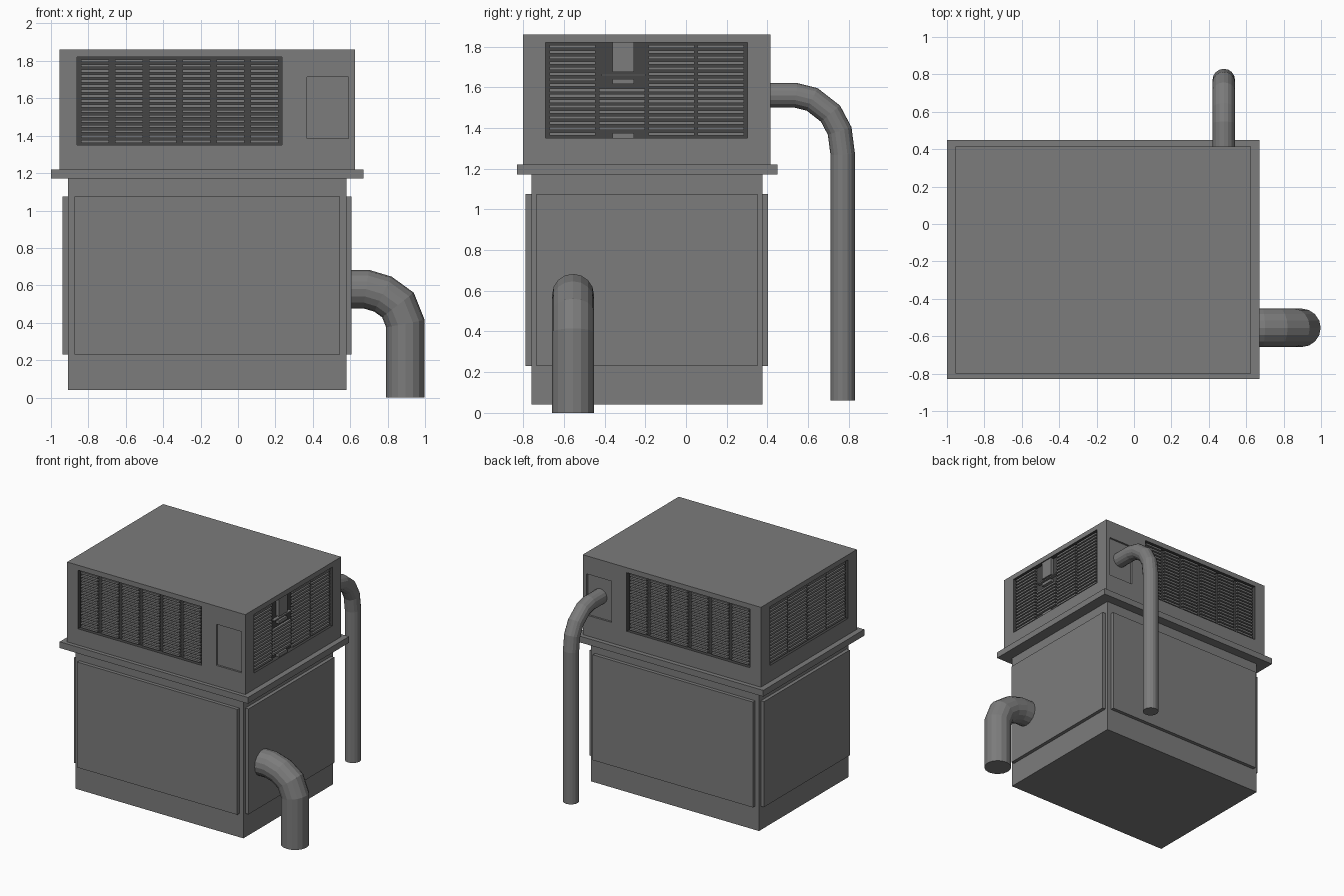
import bpy, bmesh, math
from mathutils import Vector, Matrix

cube = bpy.data.objects.get("Cube")
if cube:
    bpy.data.objects.remove(cube, do_unlink=True)


def material(name, value):
    m = bpy.data.materials.new(name)
    m.use_nodes = True
    colour = (value, value, value, 1)
    m.diffuse_color = colour
    m.node_tree.nodes["Principled BSDF"].inputs["Base Color"].default_value = colour
    return m


GREY = material("casing grey", 0.2)
DARK = material("vent dark grey", 0.06)


def boxes(name, spans, mat):
    """One object made of boxes, each given as (x, y, z) ranges."""
    bm = bmesh.new()
    for span in spans:
        centre = Vector([(a + b) / 2 for a, b in span])
        size = [abs(b - a) for a, b in span]
        bmesh.ops.create_cube(bm, size=1, matrix=Matrix.Translation(centre) @ Matrix.Diagonal((*size, 1)))
    return finish(name, bm, mat)


def finish(name, bm, mat):
    mesh = bpy.data.meshes.new(name)
    bm.to_mesh(mesh)
    bm.free()
    mesh.materials.append(mat)
    ob = bpy.data.objects.new(name, mesh)
    bpy.context.collection.objects.link(ob)
    return ob


def pipe(name, path, radius, side, mat, sides=16):
    """Round capped tube along a planar path; side is the plane's normal."""
    bm = bmesh.new()
    pts = [Vector(p) for p in path]
    side = Vector(side)
    rings = []
    for i, p in enumerate(pts):
        before = (p - pts[i - 1]).normalized() if i else None
        after = (pts[i + 1] - p).normalized() if i < len(pts) - 1 else None
        tangent = ((before or after) + (after or before)).normalized()
        stretch = 1 / tangent.dot(after or before)
        across = tangent.cross(side) * stretch
        angles = [math.tau * k / sides for k in range(sides)]
        rings.append([bm.verts.new(p + radius * (side * math.cos(a) + across * math.sin(a))) for a in angles])
    for r, s in zip(rings, rings[1:]):
        for k in range(sides):
            n = (k + 1) % sides
            bm.faces.new((r[k], r[n], s[n], s[k]))
    bm.faces.new(rings[0])
    bm.faces.new(rings[-1])
    bmesh.ops.recalc_face_normals(bm, faces=bm.faces)
    return finish(name, bm, mat)


# Lower cabinet and ledge
BX, BY = (-0.91, 0.58), (-0.76, 0.375)
boxes("lower_cabinet", [(BX, BY, (0.04, 1.17))], GREY)
boxes("ledge", [((-1, 0.67), (-0.83, 0.45), (1.17, 1.22))], GREY)

# Raised access panels on the four sides
PX, PY, PZ = (-0.875, 0.545), (-0.735, 0.352), (0.23, 1.075)
T = 0.028
boxes("front_panel", [(PX, (BY[0] - T, BY[0]), PZ)], GREY)
boxes("back_panel", [(PX, (BY[1], BY[1] + T), PZ)], GREY)
boxes("right_panel", [((BX[0] - T, BX[0]), PY, PZ)], GREY)
boxes("left_panel", [((BX[1], BX[1] + T), PY, PZ)], GREY)

# Upper housing with recessed vents and hatches
UX, UY, UZ = (-0.955, 0.625), (-0.8, 0.415), (1.22, 1.86)
VX, VY, VZ = (-0.86, 0.235), (-0.69, 0.302), (1.35, 1.82)
HX, HZ = (0.37, 0.59), (1.385, 1.715)
DEEP, SHALLOW, OUT = 0.035, 0.015, 0.05
housing = boxes("upper_housing", [(UX, UY, UZ)], GREY)
housing.data.materials.append(DARK)
cuts = []
for face, sign in ((UY[0], 1), (UY[1], -1)):
    cuts.append((VX, (face - sign * OUT, face + sign * DEEP), VZ))
    cuts.append((HX, (face - sign * OUT, face + sign * SHALLOW), HZ))
for face, sign in ((UX[0], 1), (UX[1], -1)):
    cuts.append(((face - sign * OUT, face + sign * DEEP), VY, VZ))
cutter = boxes("recess_cutter", cuts, GREY)
cutter.hide_render = True
mod = housing.modifiers.new("recesses", 'BOOLEAN')
mod.object = cutter
mod.solver = 'EXACT'
bpy.context.view_layer.objects.active = housing
bpy.ops.object.modifier_apply(modifier=mod.name)
bpy.data.objects.remove(cutter, do_unlink=True)


def inside(value, span):
    return span[0] + 0.002 < value < span[1] - 0.002


# Vent recesses are dark, hatches keep the casing colour
for f in housing.data.polygons:
    c = f.center
    recessed = inside(c.x, UX) and inside(c.y, UY) and inside(c.z, UZ)
    hatch = c.x > 0.36 and abs(c.y - sum(UY) / 2) > 0.55
    f.material_index = 1 if recessed and not hatch else 0

# Louvre slats
ROWS, SLAT = 17, 0.015
PITCH = (VZ[1] - VZ[0] - 0.012) / ROWS


def slats(name, face, sign, span, columns, gap, along_x, skip=None):
    depth = (face + sign * 0.008, face + sign * 0.028)
    start, end = span[0] + 0.02, span[1] - 0.018
    width = (end - start + gap) / columns
    spans = []
    for c in range(columns):
        run = (start + c * width, start + (c + 1) * width - gap)
        for r in range(ROWS):
            z = VZ[0] + 0.012 + r * PITCH
            if skip and skip(c, z):
                continue
            row = (z, z + SLAT)
            spans.append((run, depth, row) if along_x else (depth, run, row))
    return boxes(name, spans, GREY)


slats("front_slats", UY[0], 1, VX, 6, 0.032, True)
slats("back_slats", UY[1], -1, VX, 6, 0.032, True)
slats("right_slats", UX[0], 1, VY, 4, 0.016, False)
slats("left_slats", UX[1], -1, VY, 4, 0.016, False, lambda c, z: c == 1 and (z > 1.6 or z < 1.37))

# Latch fittings in the open part of the left vent
X = (UX[1] - DEEP, UX[1] - 0.008)
boxes("vent_latch", [
    (X, (-0.36, -0.255), (1.675, 1.82)),
    (X, (-0.36, -0.255), (1.615, 1.64)),
    (X, (-0.36, -0.255), (1.35, 1.375)),
    (X, (-0.415, -0.2), (1.655, 1.665)),
], GREY)

# Wide elbow pipe on the left side
Y = -0.555
pipe("side_pipe", [(x, Y, z) for x, z in (
    (0.57, 0.58), (0.685, 0.58), (0.775, 0.553), (0.855, 0.495), (0.895, 0.395), (0.895, 0))],
    0.103, (0, 1, 0), GREY)

# Long narrow pipe at the back
PIPE_X = 0.48
pipe("back_pipe", [(PIPE_X, y, z) for y, z in (
    (0.39, 1.56), (0.54, 1.56), (0.62, 1.54), (0.71, 1.47), (0.755, 1.385), (0.77, 1.27), (0.77, 0.06))],
    0.06, (1, 0, 0), GREY)
